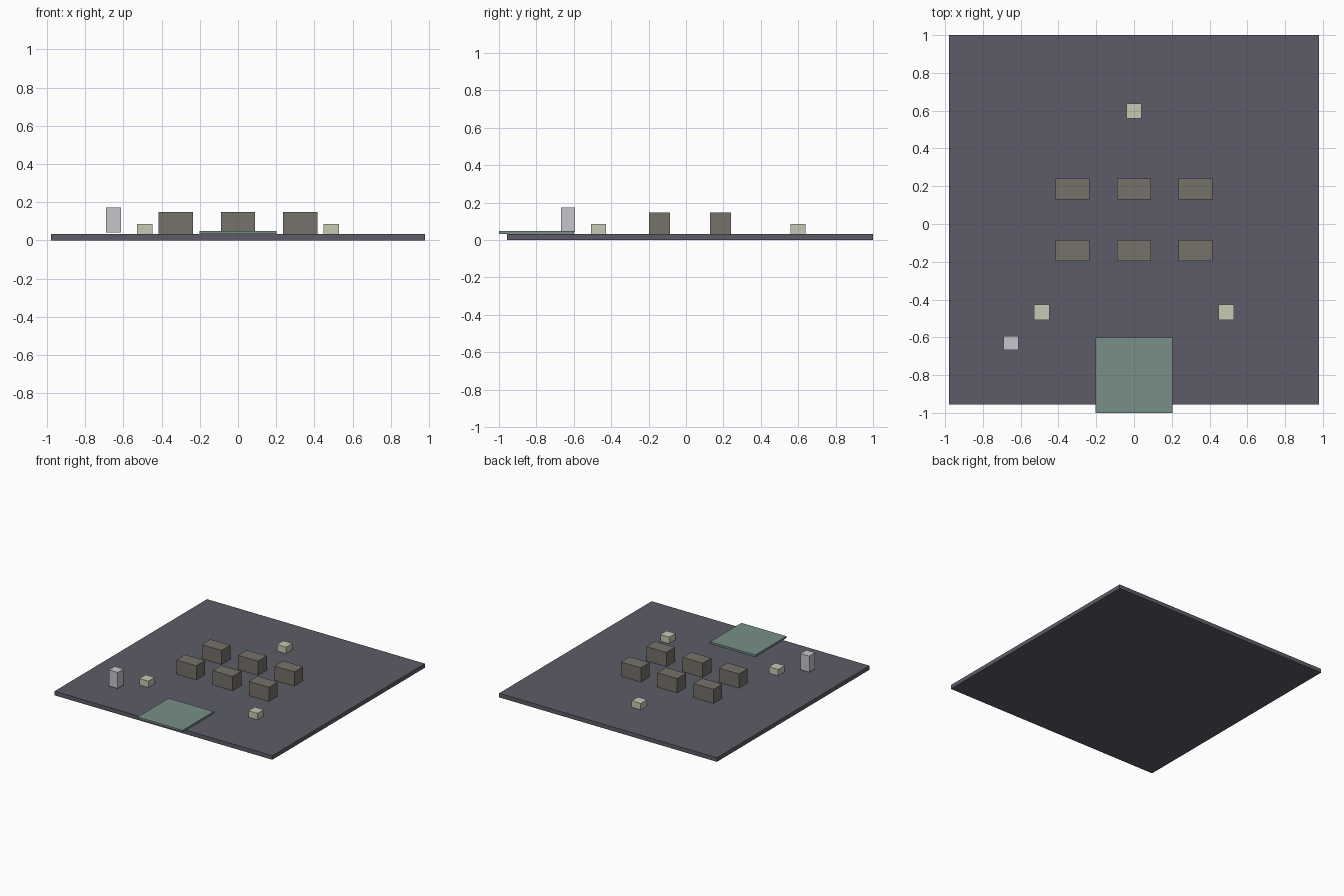
import bpy

cube = bpy.data.objects.get("Cube")
if cube:
    bpy.data.objects.remove(cube, do_unlink=True)

U = 0.1087          # layout module
CY = 0.022          # centre of the floor slab in y
FLOOR_TOP = 0.033


def material(name, r, g, b):
    """Flat material from 0-255 display values, converted to linear."""
    lin = [((c / 255 + 0.055) / 1.055) ** 2.4 for c in (r, g, b)] + [1.0]
    m = bpy.data.materials.new(name)
    m.use_nodes = True
    m.diffuse_color = lin
    m.node_tree.nodes["Principled BSDF"].inputs["Base Color"].default_value = lin
    return m


slate = material("slate floor", 93, 92, 104)
stone = material("warm grey block", 118, 114, 107)
cream = material("cream", 200, 200, 180)
silver = material("pale silver", 198, 197, 203)
green = material("grey green", 120, 143, 135)


def box(name, x, y, z, size, mat):
    """Box standing with its underside at height z."""
    bpy.ops.mesh.primitive_cube_add(size=1, location=(x, y, z + size[2] / 2))
    ob = bpy.context.object
    ob.name = name
    ob.scale = size
    bpy.ops.object.transform_apply(location=False, rotation=False, scale=True)
    ob.data.materials.append(mat)
    return ob


# Floor slab
box("floor_slab", 0, CY, 0, (18 * U, 18 * U, FLOOR_TOP), slate)

# Entrance pad overhanging the front edge
box("entrance_pad", 0, -0.8, FLOOR_TOP, (0.405, 0.4, 0.015), green)

# Two rows of three blocks
for row, dy in (("front", -1.5), ("back", 1.5)):
    for col, dx in (("right", -3), ("middle", 0), ("left", 3)):
        box(f"block_{row}_{col}", dx * U, CY + dy * U, FLOOR_TOP,
            (0.179, 0.112, 0.115), stone)

# Small cream markers
for name, dx, dy in (("front_right", -4.5, -4.5), ("front_left", 4.5, -4.5),
                     ("back", 0, 5.3)):
    box(f"marker_{name}", dx * U, CY + dy * U, FLOOR_TOP,
        (0.081, 0.081, 0.052), cream)

# Tall post hovering slightly over the floor
box("tall_post", -6 * U, CY - 6 * U, 0.042, (0.08, 0.076, 0.131), silver)
